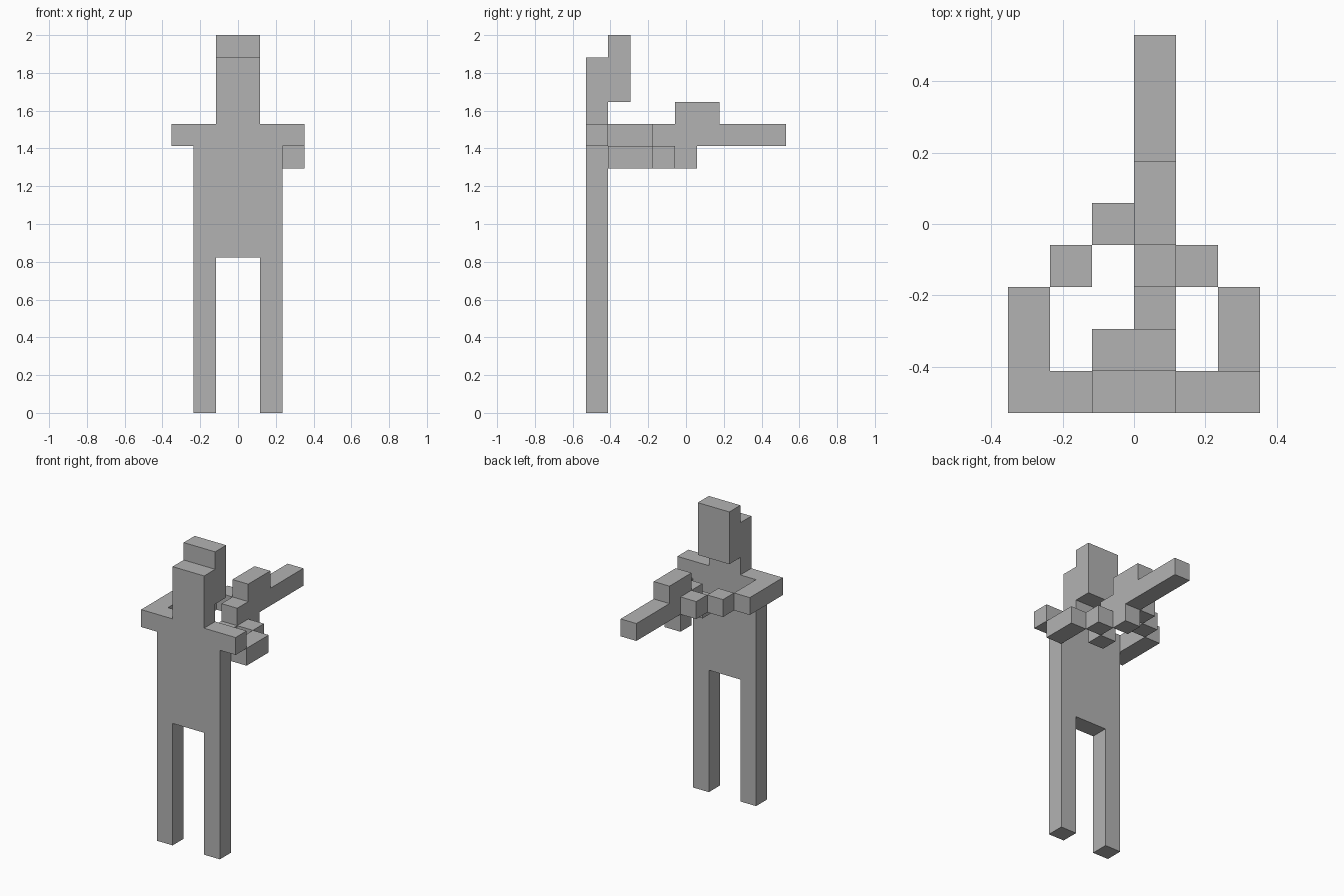
import bpy
import bmesh
from mathutils import Vector

cube = bpy.data.objects.get("Cube")
if cube:
    bpy.data.objects.remove(cube, do_unlink=True)

U = 2 / 17       # one block
BACK = -4.5      # front plane of the model, in blocks

grey = bpy.data.materials.new("plain grey")
grey.use_nodes = True
grey.diffuse_color = (0.45, 0.45, 0.45, 1)
grey.node_tree.nodes["Principled BSDF"].inputs["Base Color"].default_value = (0.45, 0.45, 0.45, 1)


def extrude(name, points, direction):
    """Sweep a flat outline, given in blocks, along a direction."""
    bm = bmesh.new()
    verts = [bm.verts.new(Vector((x, y + BACK, z)) * U) for x, y, z in points]
    face = bm.faces.new(verts)
    swept = bmesh.ops.extrude_face_region(bm, geom=[face], use_keep_orig=True)
    moved = [g for g in swept["geom"] if isinstance(g, bmesh.types.BMVert)]
    bmesh.ops.translate(bm, verts=moved, vec=Vector(direction) * U)
    bmesh.ops.recalc_face_normals(bm, faces=bm.faces)
    mesh = bpy.data.meshes.new(name)
    bm.to_mesh(mesh)
    bm.free()
    mesh.materials.append(grey)
    obj = bpy.data.objects.new(name, mesh)
    bpy.context.collection.objects.link(obj)
    return obj


def box(name, x, y, z, width=1, depth=1, height=1):
    base = [(x, y, z), (x + width, y, z), (x + width, y + depth, z), (x, y + depth, z)]
    return extrude(name, base, (0, 0, height))


# Legs, torso, shoulders and face: one mirrored outline, one block thick
half = [(1, 7), (1, 0), (2, 0), (2, 12), (3, 12), (3, 13), (1, 13), (1, 16)]
outline = half + [(-x, z) for x, z in reversed(half)]
extrude("body", [(x, 0, z) for x, z in outline], (0, 1, 0))

# Back of the head
box("head_back", -1, 1, 14, width=2, height=3)

# Arms reach backward, the left one a block lower
box("right_arm", -3, 1, 12, depth=2)
box("right_forearm", -2, 3, 12)
box("right_hand", -1, 4, 12)
box("left_arm", 2, 1, 11, depth=2)
box("left_hand", 1, 3, 11)

# Long held piece with a grip below and a raised block on top
side = [(3, 12), (4, 12), (4, 11), (5, 11), (5, 12), (9, 12),
        (9, 13), (6, 13), (6, 14), (4, 14), (4, 13), (3, 13)]
extrude("held_barrel", [(0, y, z) for y, z in side], (1, 0, 0))
box("held_stock", 0, 2, 11)
